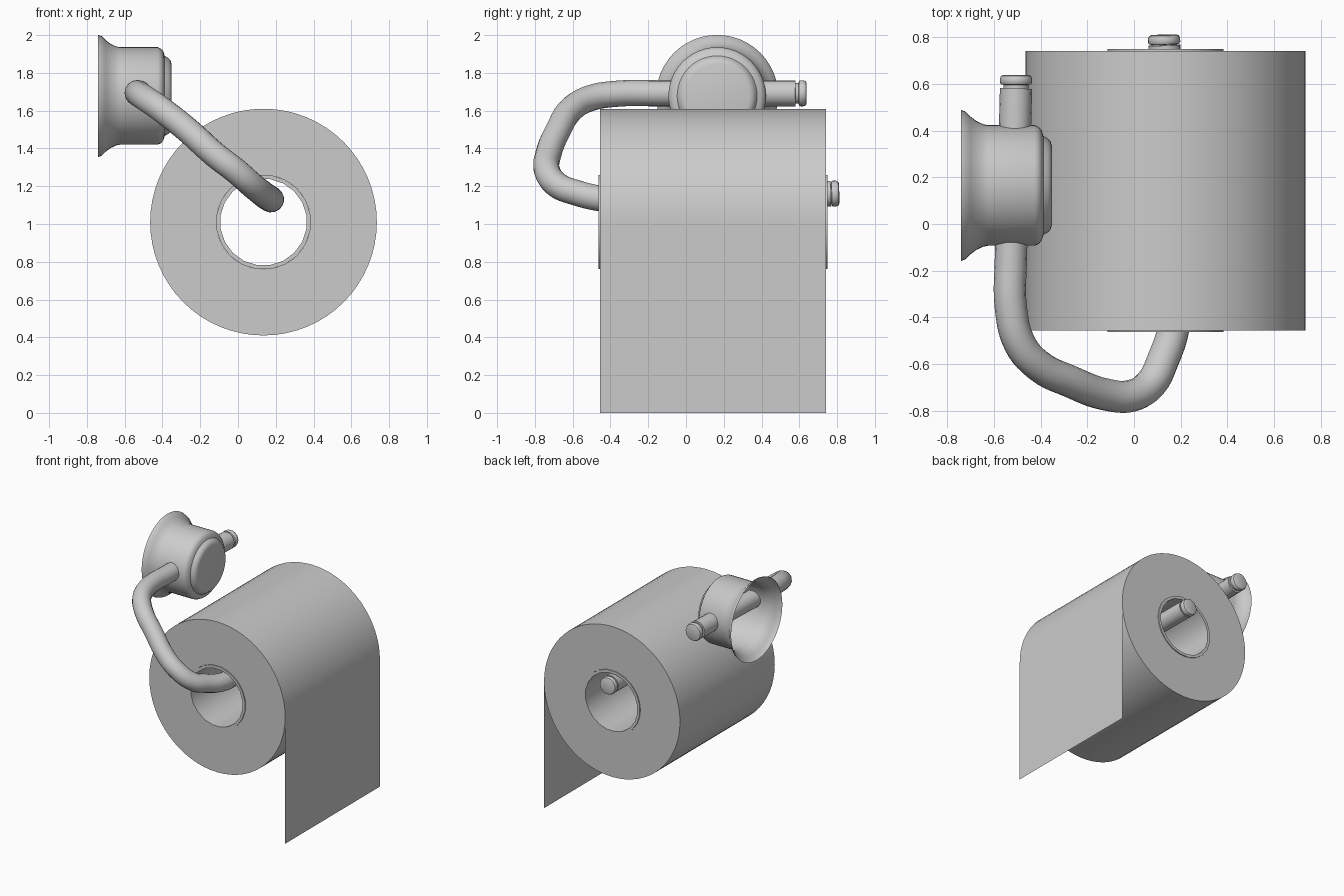
import bpy, bmesh, math
from mathutils import Vector

if "Cube" in bpy.data.objects:
    bpy.data.objects.remove(bpy.data.objects["Cube"])

gray = bpy.data.materials.new("light gray")
gray.diffuse_color = (0.6, 0.6, 0.6, 1)
gray.use_nodes = True
gray.node_tree.nodes["Principled BSDF"].inputs["Base Color"].default_value = gray.diffuse_color


def finish(obj, angle=35):
    obj.data.materials.clear()
    obj.data.materials.append(gray)
    bpy.ops.object.select_all(action='DESELECT')
    obj.select_set(True)
    bpy.context.view_layer.objects.active = obj
    bpy.ops.object.shade_smooth_by_angle(angle=math.radians(angle))


def lathe(name, profile, origin, axis, sides=48, closed=False):
    """Turn (radius, distance along axis) points around an axis."""
    axis = Vector(axis).normalized()
    u = axis.orthogonal().normalized()
    v = axis.cross(u)
    bm = bmesh.new()
    rings = []
    for r, t in profile:
        ring = []
        for i in range(sides):
            a = 2 * math.pi * i / sides
            ring.append(bm.verts.new(Vector(origin) + axis * t
                                     + (u * math.cos(a) + v * math.sin(a)) * r))
        rings.append(ring)
    pairs = list(zip(rings, rings[1:]))
    if closed:
        pairs.append((rings[-1], rings[0]))
    for a, b in pairs:
        for i in range(sides):
            j = (i + 1) % sides
            bm.faces.new((a[i], a[j], b[j], b[i]))
    bmesh.ops.remove_doubles(bm, verts=bm.verts, dist=1e-5)
    bmesh.ops.recalc_face_normals(bm, faces=bm.faces)
    mesh = bpy.data.meshes.new(name)
    bm.to_mesh(mesh)
    bm.free()
    obj = bpy.data.objects.new(name, mesh)
    bpy.context.collection.objects.link(obj)
    finish(obj)
    return obj


RX, RZ, R = 0.135, 1.01, 0.60
Y0, Y1 = -0.455, 0.74

# Paper roll and cardboard core
lathe("paper_roll", [(R, Y0), (R, Y1), (0.25, Y1), (0.25, Y0)],
      (RX, 0, RZ), (0, 1, 0), 64, closed=True)
lathe("cardboard_core", [(0.252, Y0 - 0.008), (0.252, Y1 + 0.008),
                         (0.23, Y1 + 0.008), (0.23, Y0 - 0.008)],
      (RX, 0, RZ), (0, 1, 0), 20, closed=True)

# Hanging sheet, tangent to the roll
sheet_mesh = bpy.data.meshes.new("hanging_sheet")
X = RX + R
sheet_mesh.from_pydata([(X, Y0, 0), (X, Y1, 0), (X, Y1, RZ), (X, Y0, RZ)],
                       [], [(0, 1, 2, 3)])
sheet = bpy.data.objects.new("hanging_sheet", sheet_mesh)
bpy.context.collection.objects.link(sheet)
finish(sheet)

# Wall mount: flared cup, open toward the wall
lathe("wall_mount", [(0.323, -0.74), (0.317, -0.722), (0.295, -0.70),
                     (0.276, -0.675), (0.262, -0.645), (0.258, -0.625),
                     (0.258, -0.425), (0.25, -0.407), (0.235, -0.395),
                     (0.212, -0.388), (0.20, -0.368), (0.188, -0.357),
                     (0.17, -0.352), (0, -0.352)],
      (0, 0.165, 1.678), (1, 0, 0))

# Bent rod from the mount, around the front and into the core
path = [(-0.505, 0.58, 1.692), (-0.515, 0.2, 1.692), (-0.527, -0.15, 1.692),
        (-0.527, -0.36, 1.69), (-0.49, -0.51, 1.665), (-0.41, -0.605, 1.61),
        (-0.27, -0.675, 1.50), (-0.12, -0.73, 1.365), (-0.01, -0.735, 1.28),
        (0.075, -0.68, 1.205), (0.125, -0.58, 1.165), (0.168, -0.45, 1.135),
        (0.175, -0.33, 1.13), (0.15, 0.2, 1.145), (0.13, 0.765, 1.16)]
curve = bpy.data.curves.new("bent_rod", 'CURVE')
curve.dimensions = '3D'
curve.bevel_depth = 0.069
curve.bevel_resolution = 6
curve.resolution_u = 5
curve.use_fill_caps = True
spline = curve.splines.new('BEZIER')
spline.bezier_points.add(len(path) - 1)
for point, co in zip(spline.bezier_points, path):
    point.co = co
    point.handle_left_type = point.handle_right_type = 'AUTO'
rod = bpy.data.objects.new("bent_rod", curve)
bpy.context.collection.objects.link(rod)
bpy.context.view_layer.objects.active = rod
rod.select_set(True)
bpy.ops.object.convert(target='MESH')
finish(bpy.context.view_layer.objects.active)

# Grooved end knobs on both rod ends
knob = [(0.054, -0.01), (0.054, 0.018), (0.064, 0.02), (0.069, 0.028),
        (0.069, 0.044), (0.064, 0.056), (0.055, 0.06), (0, 0.06)]
lathe("upper_end_knob", knob, (-0.505, 0.578, 1.692), (0, 1, 0), 24)
lathe("lower_end_knob", knob, (0.13, 0.75, 1.16), (-0.03, 1, 0.02), 24)
